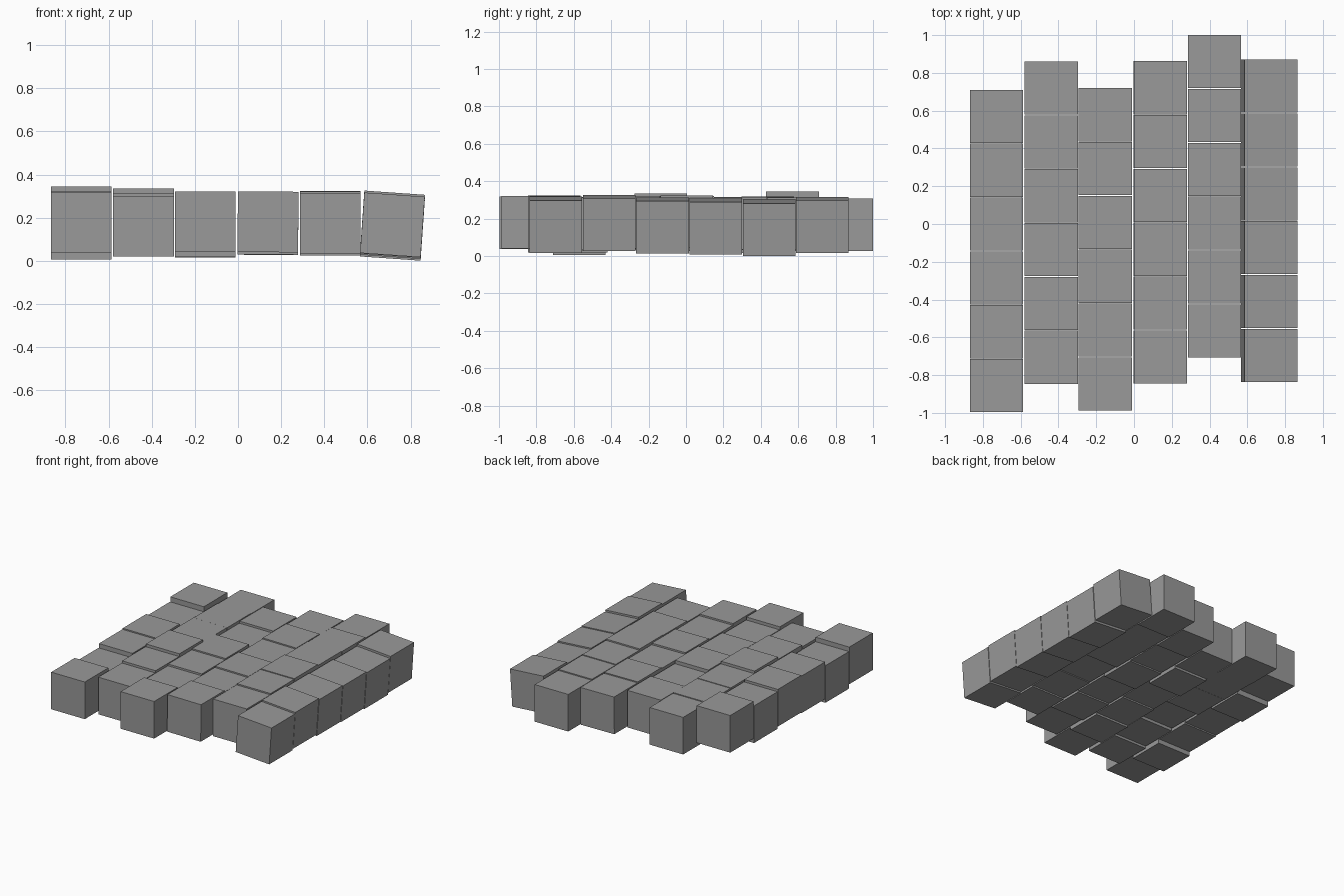
import bpy
import bmesh
from math import radians
from mathutils import Matrix

cube = bpy.data.objects.get("Cube")
if cube:
    bpy.data.objects.remove(cube, do_unlink=True)

# Plain stone grey
stone = bpy.data.materials.new("stone_grey")
stone.use_nodes = True
grey = (0.32, 0.32, 0.32, 1)
stone.diffuse_color = grey
stone.node_tree.nodes["Principled BSDF"].inputs["Base Color"].default_value = grey

SIZE = 0.281
PITCH = 0.285


def paving_row(name, x, y_start, heights, tilt=0.0):
    """A row of cube stones running back from y_start, each at its own height."""
    bm = bmesh.new()
    for i, z in enumerate(heights):
        y = y_start + SIZE / 2 + i * PITCH
        place = Matrix.Translation((x, y, z)) @ Matrix.Rotation(radians(tilt), 4, 'Y')
        bmesh.ops.create_cube(bm, size=SIZE, matrix=place)
    mesh = bpy.data.meshes.new(name)
    bm.to_mesh(mesh)
    bm.free()
    mesh.materials.append(stone)
    obj = bpy.data.objects.new(name, mesh)
    bpy.context.collection.objects.link(obj)


# Staggered rows from one side to the other: centre x, front y, stone centre heights
rows = [
    (-0.727, -0.996, (0.178, 0.146, 0.177, 0.184, 0.168, 0.204), 0),
    (-0.438, -0.846, (0.160, 0.175, 0.194, 0.176, 0.174, 0.170), 0),
    (-0.152, -0.987, (0.181, 0.160, 0.172, 0.180, 0.156, 0.170), 0),
    (0.139, -0.844, (0.181, 0.170, 0.178, 0.168, 0.175, 0.169), 0.5),
    (0.427, -0.706, (0.172, 0.180, 0.184, 0.176, 0.172, 0.166), 0),
    (0.716, -0.836, (0.167, 0.176, 0.164, 0.159, 0.151, 0.165), 4),
]
for number, (x, y_start, heights, tilt) in enumerate(rows, 1):
    paving_row(f"stone_row_{number}", x, y_start, heights, tilt)
